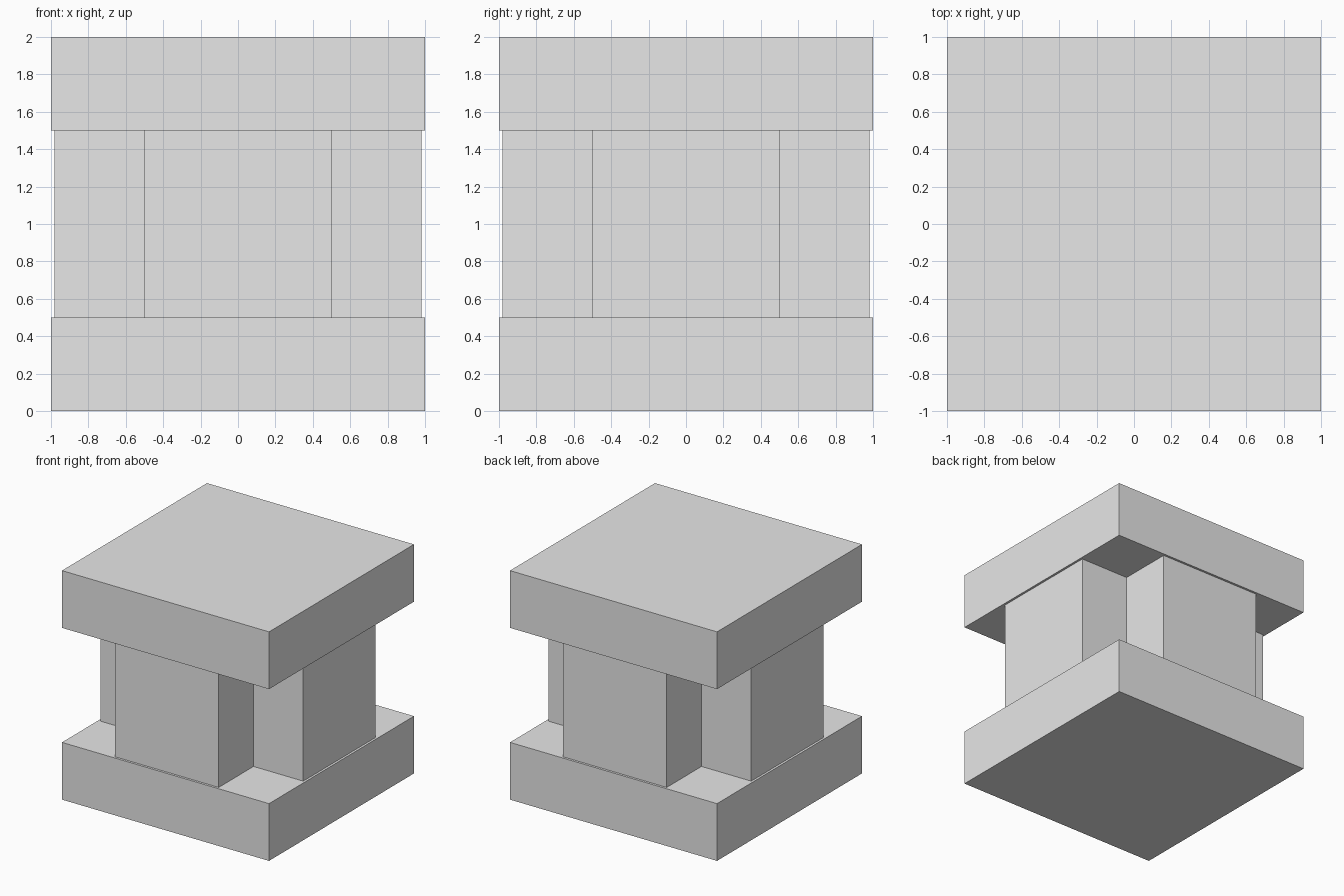
import bpy
import bmesh

cube = bpy.data.objects.get("Cube")
if cube:
    bpy.data.objects.remove(cube, do_unlink=True)

# Single plain grey
grey = bpy.data.materials.new("light_grey")
grey.use_nodes = True
colour = (0.8, 0.8, 0.8, 1.0)
grey.diffuse_color = colour
grey.node_tree.nodes["Principled BSDF"].inputs["Base Color"].default_value = colour


def prism(name, outline, bottom, top):
    """Extrude a closed outline upward into a flat-faced solid."""
    bm = bmesh.new()
    base = bm.faces.new([bm.verts.new((x, y, bottom)) for x, y in outline])
    result = bmesh.ops.extrude_face_region(bm, geom=[base], use_keep_orig=True)
    raised = [v for v in result["geom"] if isinstance(v, bmesh.types.BMVert)]
    bmesh.ops.translate(bm, verts=raised, vec=(0, 0, top - bottom))
    bmesh.ops.recalc_face_normals(bm, faces=bm.faces)
    mesh = bpy.data.meshes.new(name)
    bm.to_mesh(mesh)
    bm.free()
    mesh.materials.append(grey)
    obj = bpy.data.objects.new(name, mesh)
    bpy.context.collection.objects.link(obj)
    return obj


def four_turns(corners):
    """Repeat a run of corners around the four sides."""
    points = []
    for _ in range(4):
        points += corners
        corners = [(-y, x) for x, y in corners]
    return points


# Square slabs at the bottom and top
square = four_turns([(1, 1)])
prism("base_slab", square, 0, 0.5)
prism("top_slab", square, 1.5, 2)

# Cross-shaped column, set just inside the slab edges
reach, half = 0.98, 0.5
cross = four_turns([(reach, -half), (reach, half), (half, half)])
prism("cross_column", cross, 0.5, 1.5)
